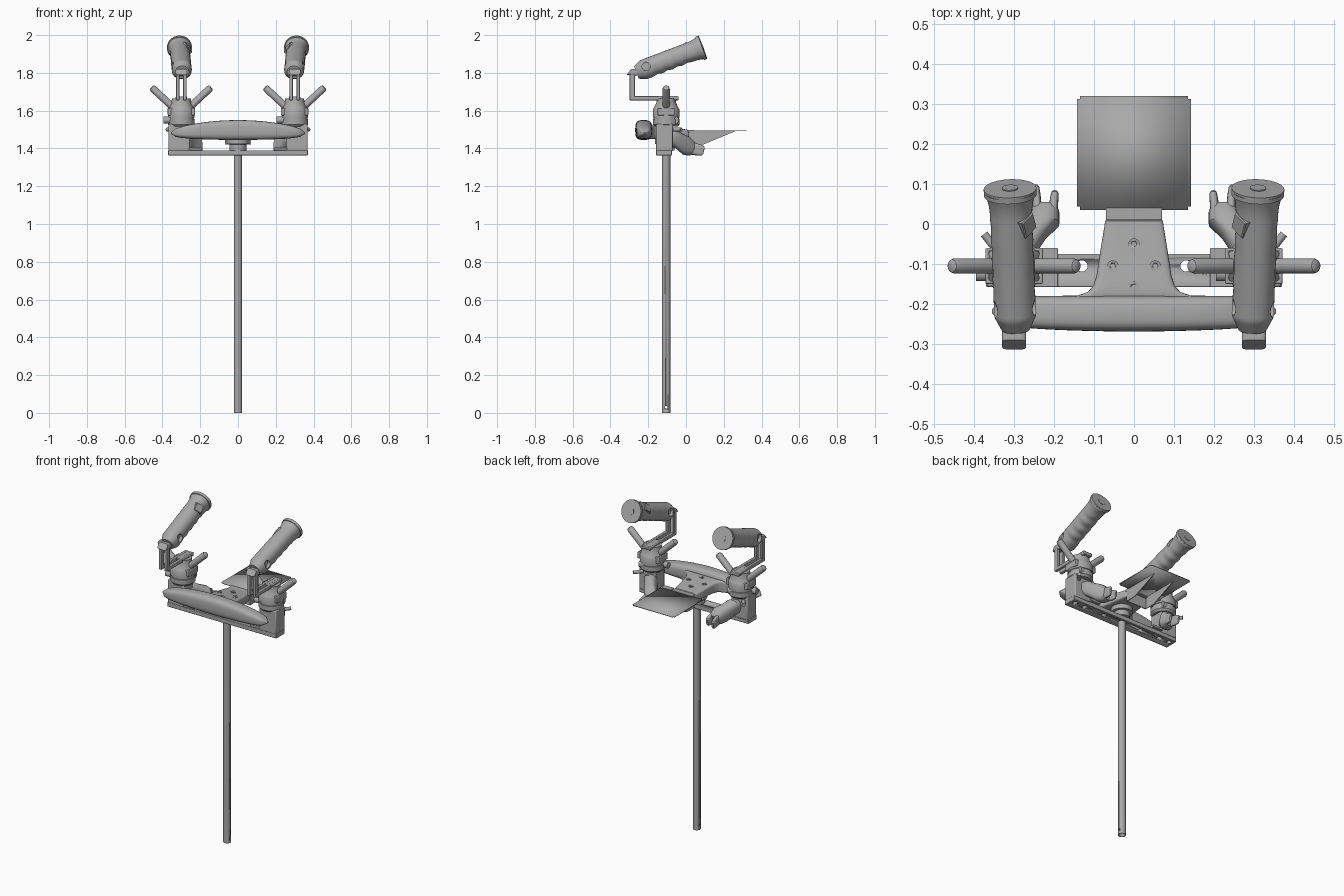
import bpy, bmesh, math
from mathutils import Vector

cube = bpy.data.objects.get("Cube")
if cube:
    bpy.data.objects.remove(cube)

grey = bpy.data.materials.new("matt grey")
grey.use_nodes = True
grey.diffuse_color = (0.4, 0.4, 0.4, 1)
grey.node_tree.nodes["Principled BSDF"].inputs["Base Color"].default_value = (0.4, 0.4, 0.4, 1)


def finish(name, bm, bevel=0.0):
    bmesh.ops.recalc_face_normals(bm, faces=bm.faces)
    mesh = bpy.data.meshes.new(name)
    bm.to_mesh(mesh)
    bm.free()
    mesh.materials.append(grey)
    ob = bpy.data.objects.new(name, mesh)
    bpy.context.collection.objects.link(ob)
    bpy.ops.object.select_all(action='DESELECT')
    ob.select_set(True)
    bpy.context.view_layer.objects.active = ob
    bpy.ops.object.shade_smooth_by_angle(angle=math.radians(35))
    if bevel:
        mod = ob.modifiers.new("soft edges", 'BEVEL')
        mod.width, mod.segments = bevel, 2
    return ob


def loft(name, rings, power=2.0, sides=32):
    """Skin superellipse rings given as (centre, half axis u, half axis v)."""
    bm = bmesh.new()
    loops = []
    for c, u, v in rings:
        loop = []
        for i in range(sides):
            a = math.tau * i / sides
            s, t = (math.copysign(abs(f) ** (2 / power), f) for f in (math.cos(a), math.sin(a)))
            loop.append(bm.verts.new(Vector(c) + Vector(u) * s + Vector(v) * t))
        loops.append(loop)
    for a, b in zip(loops, loops[1:]):
        for i in range(sides):
            j = (i + 1) % sides
            bm.faces.new((a[i], a[j], b[j], b[i]))
    bm.faces.new(loops[0])
    bm.faces.new(loops[-1])
    return finish(name, bm)


def turned(name, start, end, profile, flat=1.0, sides=32, power=2.0):
    """Loft along a line; profile holds (fraction, radius)."""
    a, b = Vector(start), Vector(end)
    d = (b - a).normalized()
    u = d.cross(Vector((0, 1, 0)) if abs(d.z) > 0.9 else Vector((0, 0, 1))).normalized()
    v = u.cross(d)
    return loft(name, [(a.lerp(b, t), u * r * flat, v * r) for t, r in profile], power, sides)


def rod(name, start, end, r, sides=24):
    return turned(name, start, end, [(0, r), (1, r)], sides=sides)


def box(name, lo, hi, bevel=0.004):
    bm = bmesh.new()
    bmesh.ops.create_cube(bm, size=1)
    for v in bm.verts:
        v.co = [l + (h - l) * (c + 0.5) for l, h, c in zip(lo, hi, v.co)]
    return finish(name, bm, bevel)


def mbox(name, side, x0, x1, y, z, bevel=0.004):
    xs = sorted((side * x0, side * x1))
    return box(name, (xs[0], y[0], z[0]), (xs[1], y[1], z[1]), bevel)


def cut(ob, cutter):
    cutter.hide_render = True
    cutter.hide_set(True)
    mod = ob.modifiers.new("hole", 'BOOLEAN')
    mod.operation, mod.object = 'DIFFERENCE', cutter


# Support pole, with a cross hole at its foot and a collar at its head
PY = -0.105
pole = rod("pole", (0, PY, 0), (0, PY, 1.45), 0.022, 40)
cut(pole, rod("pole_bore_cutter", (0, PY, -0.1), (0, PY, 0.3), 0.017))
cut(pole, rod("pole_pin_cutter", (-0.1, PY, 0.03), (0.1, PY, 0.03), 0.007))
turned("pole_collar", (0, PY, 1.39), (0, PY, 1.47), [(0, 0.045), (0.4, 0.045), (0.41, 0.06), (1, 0.06)])

# Cross plate with mounting holes
plate = box("cross_plate", (-0.37, -0.158, 1.363), (0.37, -0.075, 1.39), 0.003)
for x in (-0.34, -0.27, -0.13, 0.13, 0.27, 0.34):
    cut(plate, rod("plate_hole_cutter", (x, PY, 1.3), (x, PY, 1.45), 0.014))

# Curved front bar of the body
bar = []
for i in range(29):
    s = -1 + i / 14
    x = 0.355 * s
    end = max(0.0, 1 - abs(s) ** 10) ** 0.5 * 0.85 + 0.15
    top = 1.55 - 0.045 * s * s
    low = 1.445 + 0.012 * s * s
    hw = (0.045 - 0.008 * s * s) * end
    bar.append(((x, -0.224 + 0.006 * s * s, (top + low) / 2), (0, hw, 0), (0, 0, (top - low) / 2 * end)))
loft("front_bar", bar, 3.2)

# Tapered rear stem of the body flaring into the bar
stem = [(0.017, 0.066, 1.49), (0.008, 0.072, 1.5), (-0.06, 0.083, 1.508), (-0.13, 0.094, 1.518),
        (-0.155, 0.102, 1.522), (-0.17, 0.116, 1.523), (-0.182, 0.15, 1.522), (-0.2, 0.24, 1.515)]
loft("rear_stem", [((0, y, (z + 1.45) / 2), (w, 0, 0), (0, 0, (z - 1.45) / 2)) for y, w, z in stem], 7, 48)

# Four bolts on the stem
for x, y in ((0, -0.05), (0, -0.157), (-0.053, PY), (0.053, PY)):
    z = 1.513 - (y + 0.1) * 0.12
    washer = rod("stem_bolt", (x, y, z - 0.02), (x, y, z + 0.004), 0.014)
    cut(washer, rod("bolt_socket_cutter", (x, y, z), (x, y, z + 0.02), 0.007, 6))

# Rear screen panel with hinge and gussets
bm = bmesh.new()
bmesh.ops.create_grid(bm, x_segments=1, y_segments=1, size=0.5)
for v in bm.verts:
    v.co = (v.co.x * 0.285, 0.178 + v.co.y * 0.285, 1.496)
bmesh.ops.bevel(bm, geom=bm.verts[:], offset=0.008, segments=4, affect='VERTICES')
skin = finish("screen_panel", bm).modifiers.new("thickness", 'SOLIDIFY')
skin.thickness = 0.004
box("screen_hinge", (-0.07, 0.01, 1.485), (0.07, 0.04, 1.498), 0.002)
box("screen_back_strip", (-0.07, 0.018, 1.42), (0.07, 0.023, 1.497), 0)
for x in (-0.07, 0.066):
    bm = bmesh.new()
    face = bm.faces.new([bm.verts.new((x, y, z)) for y, z in ((0.02, 1.495), (0.27, 1.495), (0.09, 1.42), (0.02, 1.42))])
    ext = bmesh.ops.extrude_face_region(bm, geom=[face])
    for v in ext["geom"]:
        if isinstance(v, bmesh.types.BMVert):
            v.co.x += 0.004
    finish("screen_gusset", bm)

for s, tag in ((1, "left_"), (-1, "right_")):
    X = 0.3 * s

    # Clamp post standing on the plate
    mbox(tag + "clamp_block", s, 0.255, 0.368, (-0.158, -0.07), (1.385, 1.53), 0.006)
    mbox(tag + "plate_bracket", s, 0.19, 0.26, (-0.158, -0.06), (1.39, 1.405), 0.003)
    turned(tag + "clamp_collar", (X, PY, 1.515), (X, PY, 1.665),
           [(0, 0.06), (0.08, 0.071), (0.27, 0.071), (0.28, 0.067), (0.32, 0.067), (0.33, 0.071),
            (0.6, 0.071), (0.64, 0.067), (0.85, 0.052), (1, 0.05)], sides=48)
    for dx in (-0.055, 0.055):
        lug = box(tag + "collar_lug", (X + dx - 0.017, -0.15, 1.575), (X + dx + 0.017, -0.06, 1.615))
        for y in (-0.135, -0.075):
            cut(lug, rod("lug_hole_cutter", (X + dx, y, 1.6), (X + dx, y, 1.65), 0.008))
    rod(tag + "side_knob", (X - 0.095, -0.125, 1.55), (X - 0.05, -0.125, 1.55), 0.018)
    rod(tag + "rear_knob", (X + 0.05, -0.06, 1.55), (X, -0.06, 1.55), 0.022)
    rod(tag + "outer_pin", (s * 0.34, -0.07, 1.5), (s * 0.375, -0.025, 1.5), 0.01)

    # Pair of V levers
    for d in (-1, 1):
        turned(tag + "lever", (X + d * 0.025, PY, 1.6), (X + d * 0.158, PY, 1.724),
               [(0, 0.019), (0.93, 0.019), (0.98, 0.016), (1, 0.01)])

    # Elbow arm with a two pronged fork
    loft(tag + "elbow_arm", [((s * x, y, z), (r, 0, 0), (0, r * 0.35, r)) for x, y, z, r in (
        (0.29, -0.09, 1.46, 0.035), (0.28, -0.06, 1.455, 0.042), (0.26, -0.03, 1.435, 0.042),
        (0.235, 0.0, 1.415, 0.048), (0.225, 0.03, 1.4, 0.038), (0.224, 0.045, 1.395, 0.028))], 2.6)
    for x0, x1, y1 in ((0.24, 0.246, 0.095), (0.205, 0.198, 0.08)):
        turned(tag + "fork_prong", (s * x0, 0.01, 1.405), (s * x1, y1, 1.387),
               [(0, 0.034), (0.7, 0.03), (0.93, 0.026), (1, 0.018)], 0.36, power=3)

    # Slotted bent strap carrying the handle
    for d in (-0.019, 0.019):
        xs = (X + d - 0.009, X + d + 0.009)
        box(tag + "strap_base", (xs[0], -0.29, 1.655), (xs[1], -0.04, 1.677), 0.003)
        box(tag + "strap_upright", (xs[0], -0.298, 1.655), (xs[1], -0.27, 1.8), 0.003)
    box(tag + "strap_bridge", (X - 0.03, -0.15, 1.656), (X + 0.03, -0.04, 1.676))
    loft(tag + "strap_hook", [((X, y, z), (0.03, 0, 0), (0, 0.012, 0.016)) for y, z in
                              ((-0.302, 1.805), (-0.285, 1.805), (-0.25, 1.8))], 5)

    # Handle with finger grooves and a flanged end, leaning up toward the rear
    a, b = Vector((s * 0.296, -0.262, 1.803)), Vector((s * 0.31, 0.084, 1.934))
    d = (b - a).normalized()
    u = d.cross(Vector((0, 0, 1))).normalized()
    up = u.cross(d)
    rings = []
    for i in range(49):
        t = i / 48
        r = 0.053 - 0.017 * max(0, 1 - t / 0.1)
        if t > 0.82:
            r += 0.012 * ((t - 0.82) / 0.18) ** 2
        groove = 0.005 * (1 - math.cos(math.tau * (t - 0.2) / 0.15)) / 2 if 0.2 < t < 0.8 else 0
        rings.append((a.lerp(b, t) + up * groove / 2, u * (r - groove * 0.3), up * (r - groove / 2)))
    handle = loft(tag + "handle", rings, 2.2, 40)
    rod(tag + "handle_flange", b - d * 0.012, b + d * 0.005, 0.066, 40)
    cut(handle, rod("button_hole_cutter", a + d * 0.06 + u * 0.035 + up * 0.01, a + d * 0.06 + u * 0.1 + up * 0.01, 0.022))
    cut(handle, rod("button_hole_cutter", a + d * 0.06 - u * 0.035 + up * 0.01, a + d * 0.06 - u * 0.1 + up * 0.01, 0.022))
    rod(tag + "end_button", b, b + d * 0.008, 0.02)
    # Square thumb pad on the inner side
    c = a.lerp(b, 0.78)
    inner = (up * 0.6 - Vector((s, 0, 0)) * 0.8).normalized()
    turned(tag + "thumb_pad", c + inner * 0.03, c + inner * 0.058, [(0, 0.036), (0.9, 0.034), (1, 0.03)], sides=4)
